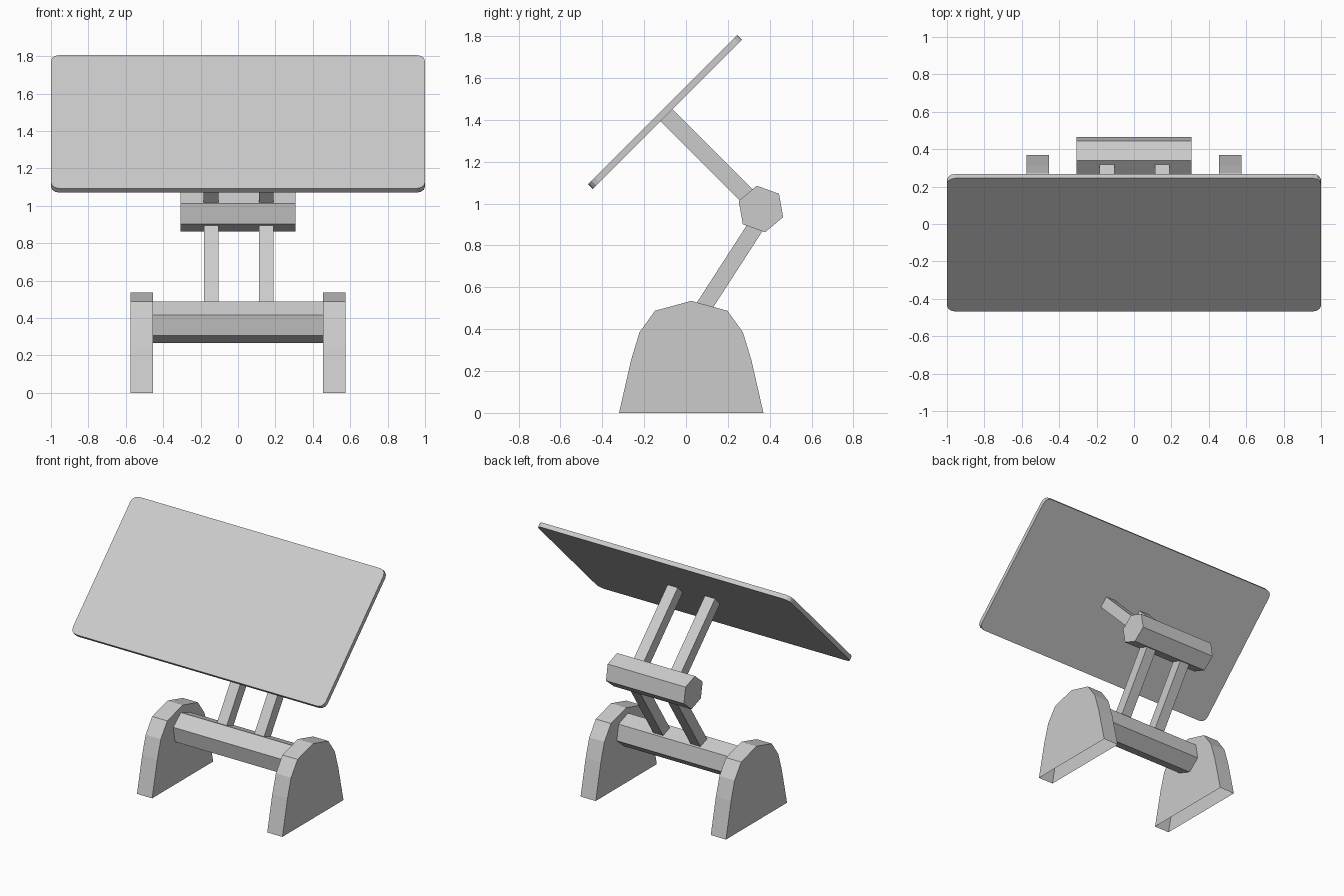
import bpy, bmesh, math
from mathutils import Matrix, Vector

if "Cube" in bpy.data.objects:
    bpy.data.objects.remove(bpy.data.objects["Cube"])


def finish(name, bm):
    bmesh.ops.recalc_face_normals(bm, faces=bm.faces)
    me = bpy.data.meshes.new(name)
    bm.to_mesh(me)
    bm.free()
    ob = bpy.data.objects.new(name, me)
    bpy.context.collection.objects.link(ob)
    return ob


def extrude_x(name, profile, x0, x1, open_last=False):
    """Extrude a (y, z) profile along x, optionally without the closing side."""
    bm = bmesh.new()
    a = [bm.verts.new((x0, y, z)) for y, z in profile]
    b = [bm.verts.new((x1, y, z)) for y, z in profile]
    bm.faces.new(a)
    bm.faces.new(b)
    n = len(profile)
    for i in range(n - 1 if open_last else n):
        j = (i + 1) % n
        bm.faces.new((a[i], a[j], b[j], b[i]))
    return finish(name, bm)


def box(name, size, matrix):
    bm = bmesh.new()
    bmesh.ops.create_cube(bm, size=1, matrix=matrix @ Matrix.Diagonal((*size, 1)))
    return finish(name, bm)


def hexagon(cy, cz, r=0.113):
    return [(cy + r * math.cos(math.radians(a)), cz + r * math.sin(math.radians(a)))
            for a in range(40, 400, 60)]


def arm(name, x, start, end, width=0.08):
    """Square arm running between two (y, z) points."""
    p, q = Vector((x, *start)), Vector((x, *end))
    d = q - p
    tilt = Matrix.Rotation(math.atan2(-d.y, d.z), 4, 'X')
    return box(name, (width, width, d.length), Matrix.Translation((p + q) / 2) @ tilt)


# Arched side stands, open underneath
half = [(0.345, 0), (0.287, 0.254), (0.247, 0.385), (0.173, 0.488)]
CY = 0.025
arch = ([(CY - y, z) for y, z in half] + [(CY, 0.535)]
        + [(CY + y, z) for y, z in reversed(half)])
for label, s in (("left", -1), ("right", 1)):
    extrude_x(label + "_stand", arch, s * 0.455, s * 0.575, open_last=True)

# Hexagonal pivot bars
extrude_x("lower_pivot_bar", hexagon(0.025, 0.378), -0.455, 0.455)
extrude_x("upper_pivot_bar", hexagon(0.358, 0.974), -0.308, 0.308)

# Paired lower and upper arms
for label, x in (("left", -0.144), ("right", 0.151)):
    arm(label + "_lower_arm", x, (0.042, 0.44), (0.352, 0.92), 0.078)
    arm(label + "_upper_arm", x, (0.345, 0.984), (-0.103, 1.432))

# Tilted panel with rounded corners
bm = bmesh.new()
bmesh.ops.create_cube(bm, size=1, matrix=Matrix.Diagonal((2.0, 1.008, 0.032, 1)))
corners = [e for e in bm.edges if abs(e.verts[0].co.z - e.verts[1].co.z) > 0.01]
bmesh.ops.bevel(bm, geom=corners, offset=0.045, segments=3, profile=0.5, affect='EDGES')
bmesh.ops.transform(bm, verts=bm.verts, matrix=Matrix.Translation((0, -0.1, 1.438))
                    @ Matrix.Rotation(math.radians(45), 4, 'X'))
finish("tilted_panel", bm)
